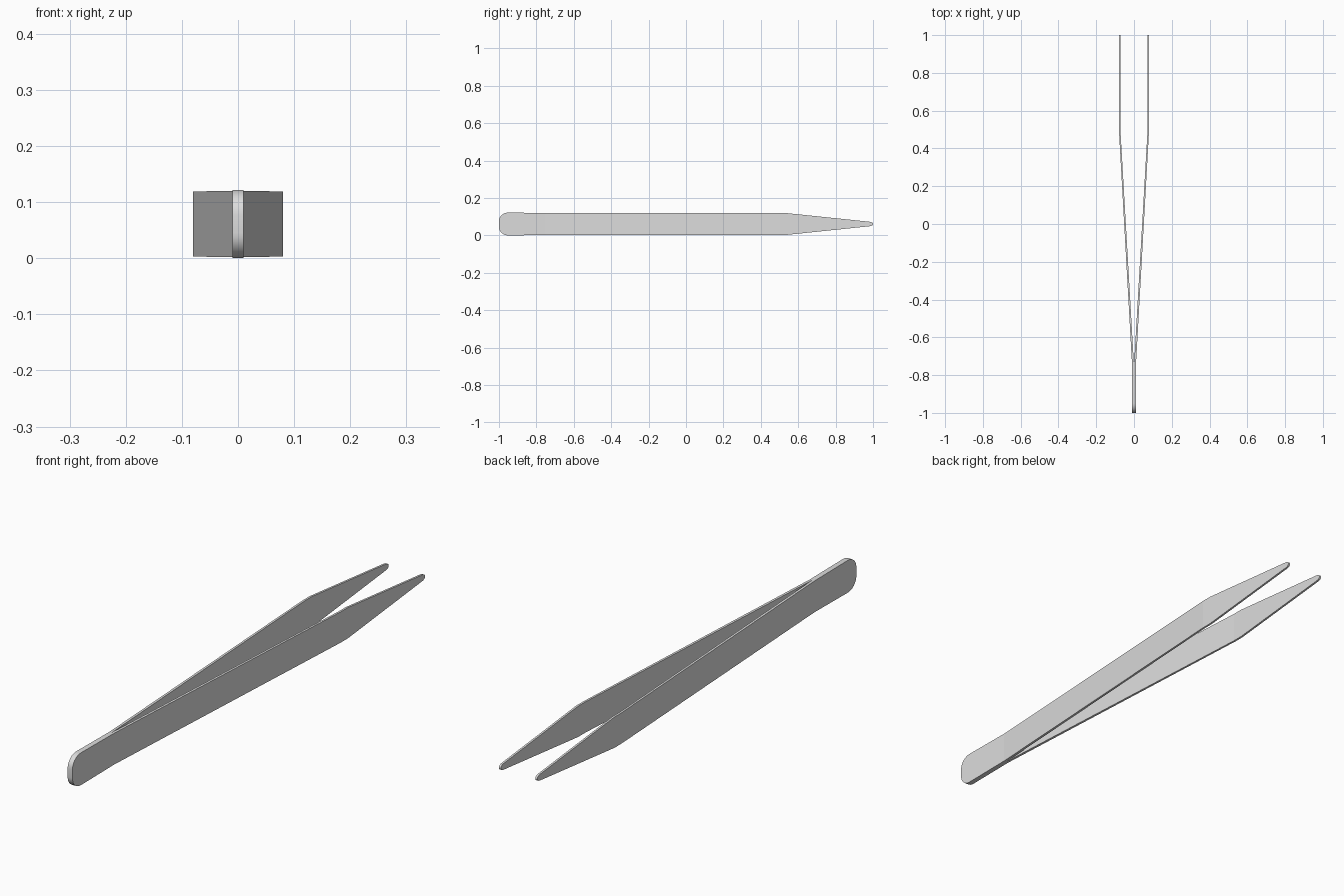
import bpy
import bmesh
from math import sin, cos, radians
from mathutils import Vector

cube = bpy.data.objects.get("Cube")
if cube:
    bpy.data.objects.remove(cube, do_unlink=True)

steel = bpy.data.materials.new("brushed steel")
steel.use_nodes = True
colour = (0.72, 0.72, 0.72, 1)
steel.diffuse_color = colour
steel.node_tree.nodes["Principled BSDF"].inputs["Base Color"].default_value = colour

MID = 0.061          # height of the centre line
JOIN, BEND = -0.75, 0.5   # where the arms part, and where they turn parallel
SPREAD = 0.07


def arc(y, z, ry, rz, start, end, steps=8):
    """Points of a rounded corner in the side profile."""
    angles = [radians(start + (end - start) * i / steps) for i in range(steps + 1)]
    return [(y + ry * cos(a), z + rz * sin(a)) for a in angles]


# Upper half of the side profile: rounded heel, straight arm, tapered tip
upper = arc(-0.95, MID + 0.016, 0.05, 0.045, 180, 90)
upper += [(JOIN, MID + 0.059), (0.54, MID + 0.058)]
upper += arc(0.98, MID, 0.02, 0.012, 80, 10, 6)
outline = upper + [(y, 2 * MID - z) for y, z in reversed(upper)]

bm = bmesh.new()
bm.faces.new([bm.verts.new((0, y, z)) for y, z in outline])

# Cut across the profile at the bends
for y in (JOIN, BEND):
    bmesh.ops.bisect_plane(bm, geom=bm.verts[:] + bm.edges[:] + bm.faces[:],
                           plane_co=(0, y, 0), plane_no=(0, 1, 0))

# Thicken the sheet
sheet = bm.faces[:]
thick = bmesh.ops.extrude_face_region(bm, geom=sheet, use_keep_orig=True)
for v in thick["geom"]:
    if isinstance(v, bmesh.types.BMVert):
        v.co.x = 0.01

# Bend the arm outward, thinning slightly toward the tip
for v in bm.verts:
    t = min(max((v.co.y - JOIN) / (BEND - JOIN), 0), 1)
    inner = v.co.x < 0.005
    v.co.x += t * (SPREAD + (0.002 if inner else 0))

# Open the inner side of the heel so both halves join into one grip
bmesh.ops.delete(bm, geom=[f for f in bm.faces if all(abs(v.co.x) < 1e-5 for v in f.verts)],
                 context="FACES")
bmesh.ops.recalc_face_normals(bm, faces=bm.faces[:])
centre = sum((f.calc_center_median() * f.calc_area() for f in bm.faces), Vector()) / sum(f.calc_area() for f in bm.faces)
outer = max(bm.faces, key=lambda f: f.calc_center_median().x)
if outer.normal.x < 0:
    bmesh.ops.reverse_faces(bm, faces=bm.faces[:])

mesh = bpy.data.meshes.new("tweezer_arms")
bm.to_mesh(mesh)
bm.free()
mesh.materials.append(steel)
arms = bpy.data.objects.new("tweezer_arms", mesh)
bpy.context.collection.objects.link(arms)

# Opposite arm
mirror = arms.modifiers.new("opposite_arm", "MIRROR")
mirror.use_axis[0] = True
mirror.merge_threshold = 0.0005

bpy.context.view_layer.objects.active = arms
arms.select_set(True)
bpy.ops.object.modifier_apply(modifier=mirror.name)
bpy.ops.object.shade_smooth_by_angle(angle=radians(30))
# The crease lines between the flat arm sections stay crisp
for p in arms.data.polygons:
    if abs(p.normal.x) > 0.9:
        p.use_smooth = False
